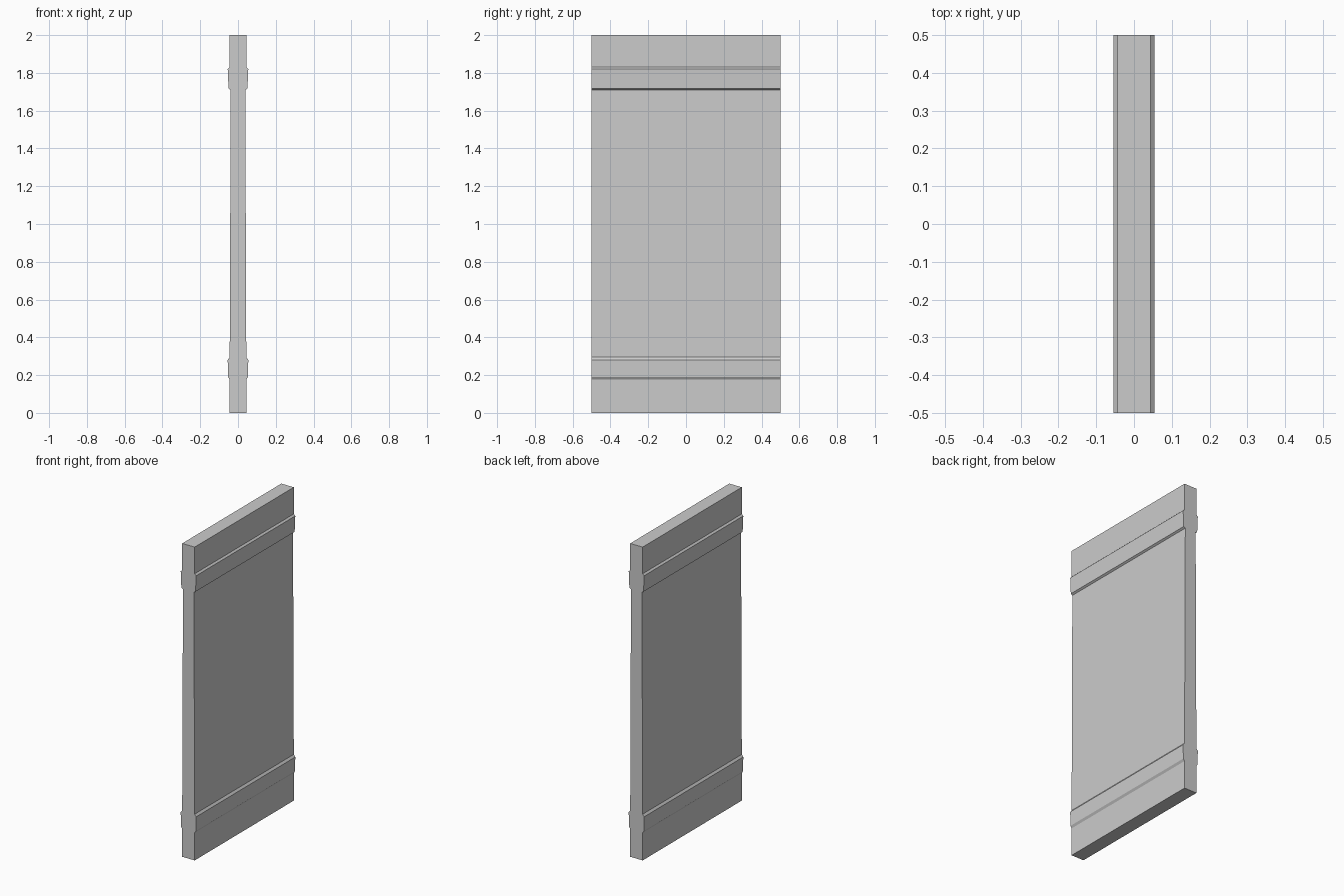
import bpy, bmesh

if "Cube" in bpy.data.objects:
    bpy.data.objects.remove(bpy.data.objects["Cube"])

# Right half of the wall cross-section: (half thickness, height), bottom to top
half = [
    (0.044, 0.0), (0.044, 0.177), (0.053, 0.19),      # foot, underside of lower band
    (0.0545, 0.281), (0.044, 0.295),                  # lower band, its top slope
    (0.0385, 1.71), (0.050, 1.717),                   # tapered panel, upper band underside
    (0.0545, 1.82), (0.044, 1.83), (0.044, 2.0),      # upper band, cap
]
HALF_LENGTH = 0.5

# Mirror the half into a closed outline, then extrude along the wall
outline = half + [(-x, z) for x, z in reversed(half)]
bm = bmesh.new()
face = bm.faces.new([bm.verts.new((x, -HALF_LENGTH, z)) for x, z in outline])
result = bmesh.ops.extrude_face_region(bm, geom=[face])
new_verts = [g for g in result["geom"] if isinstance(g, bmesh.types.BMVert)]
bmesh.ops.translate(bm, verts=new_verts, vec=(0, 2 * HALF_LENGTH, 0))
bmesh.ops.recalc_face_normals(bm, faces=bm.faces)

mesh = bpy.data.meshes.new("wall_panel")
bm.to_mesh(mesh)
bm.free()
wall = bpy.data.objects.new("wall_panel", mesh)
bpy.context.collection.objects.link(wall)
